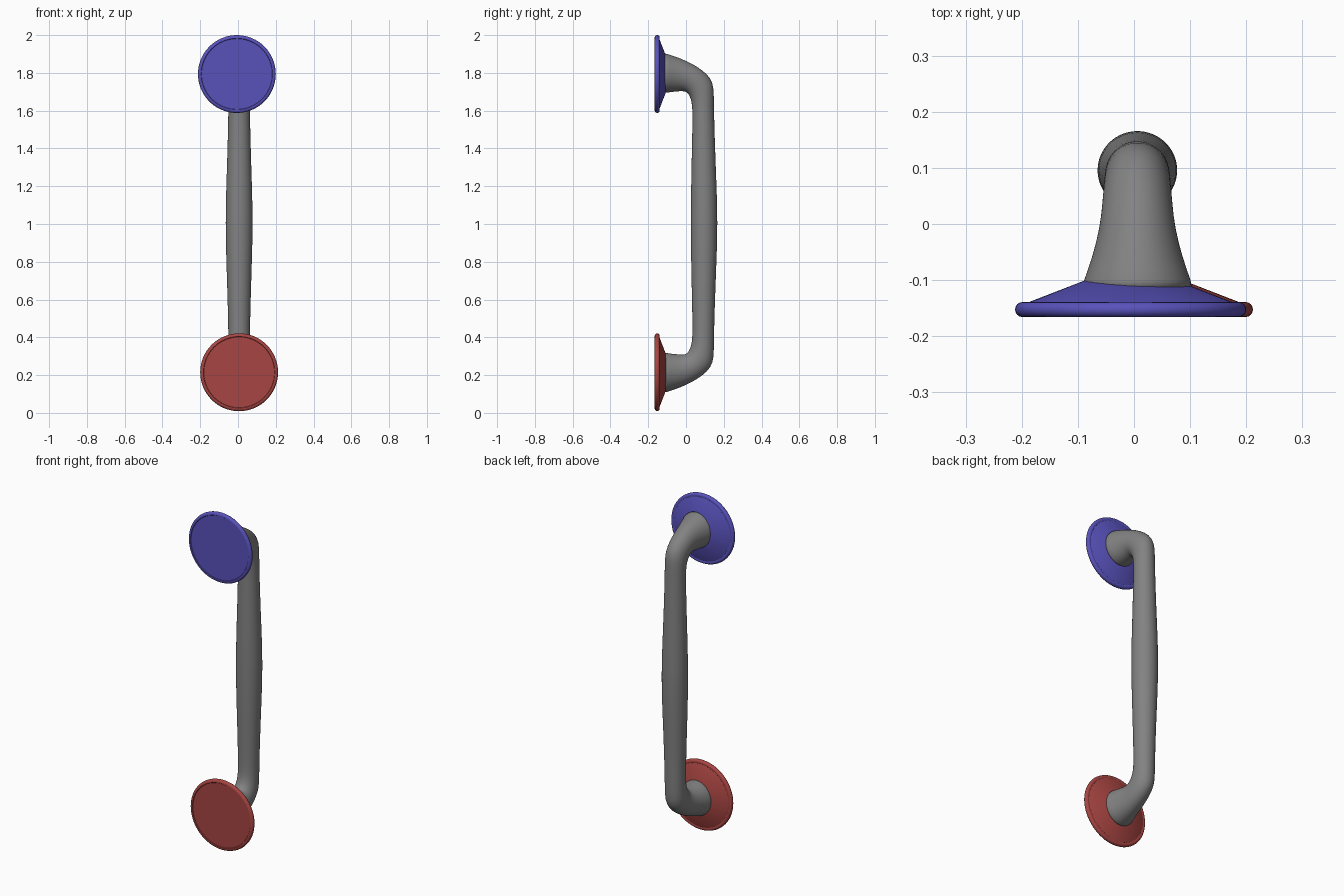
import bpy, bmesh, math

if "Cube" in bpy.data.objects:
    bpy.data.objects.remove(bpy.data.objects["Cube"])


def material(name, col):
    m = bpy.data.materials.new(name)
    m.diffuse_color = (*col, 1)
    m.use_nodes = True
    m.node_tree.nodes["Principled BSDF"].inputs["Base Color"].default_value = m.diffuse_color
    return m


GREY = material("grey metal", (0.225, 0.225, 0.225))
BLUE = material("blue", (0.100, 0.085, 0.50))
RED = material("red", (0.39, 0.060, 0.054))
MID_Z = 1.006


def loft(name, rings, mat, angle):
    """Skin a list of closed rings of equal size and cap both ends."""
    bm = bmesh.new()
    vs = [[bm.verts.new(p) for p in r] for r in rings]
    n = len(vs[0])
    for a, b in zip(vs, vs[1:]):
        for i in range(n):
            j = (i + 1) % n
            bm.faces.new((a[i], a[j], b[j], b[i]))
    bm.faces.new(vs[0])
    bm.faces.new(vs[-1])
    bmesh.ops.recalc_face_normals(bm, faces=bm.faces)
    me = bpy.data.meshes.new(name)
    bm.to_mesh(me)
    bm.free()
    me.materials.append(mat)
    ob = bpy.data.objects.new(name, me)
    bpy.context.collection.objects.link(ob)
    bpy.ops.object.select_all(action='DESELECT')
    ob.select_set(True)
    bpy.context.view_layer.objects.active = ob
    bpy.ops.object.shade_smooth_by_angle(angle=math.radians(angle))
    return ob


# Handle: upper half as (outer y, z), (inner y, z), half width in x
half = [
    ((-0.122, 1.910), (-0.122, 1.689), 0.104),
    ((-0.105, 1.902), (-0.105, 1.695), 0.097),
    ((-0.060, 1.889), (-0.055, 1.701), 0.080),
    ((0.005, 1.863), (-0.015, 1.704), 0.067),
    ((0.062, 1.832), (0.005, 1.699), 0.063),
    ((0.115, 1.792), (0.021, 1.676), 0.060),
    ((0.143, 1.748), (0.031, 1.640), 0.058),
    ((0.148, 1.690), (0.034, 1.595), 0.057),
    ((0.149, 1.560), (0.034, 1.530), 0.058),
    ((0.156, 1.350), (0.030, 1.350), 0.063),
    ((0.164, 1.150), (0.026, 1.150), 0.070),
]
middle = [((0.167, MID_Z), (0.025, MID_Z), 0.072)]
lower = [((o[0], 2 * MID_Z - o[1]), (i[0], 2 * MID_Z - i[1]), w)
         for o, i, w in reversed(half)]
rings = []
SIDES = 32
for o, i, w in half + middle + lower:
    cy, cz = (o[0] + i[0]) / 2, (o[1] + i[1]) / 2
    hy, hz = (o[0] - i[0]) / 2, (o[1] - i[1]) / 2
    ring = []
    for k in range(SIDES):
        t = 2 * math.pi * k / SIDES
        c, s = math.cos(t), math.sin(t)
        ring.append((0.006 + w * s, cy + hy * c, cz + hz * c))
    rings.append(ring)
handle = loft("handle", rings, GREY, 60)
sub = handle.modifiers.new("smooth", 'SUBSURF')
sub.levels = sub.render_levels = 1

# Flange profile (radius, y): flat face, rounded rim, sloping back
profile = [(0.187, -0.163), (0.189, -0.1655)]
for k in range(9):
    t = math.radians(-90 + 22.5 * k)
    profile.append((0.193 + 0.013 * math.cos(t), -0.1525 + 0.0133 * math.sin(t)))
profile += [(0.186, -0.141), (0.075, -0.098)]


def flange(name, cx, cz, mat):
    n = 64
    loft(name, [[(cx + r * math.cos(2 * math.pi * k / n), y,
                  cz + r * math.sin(2 * math.pi * k / n)) for k in range(n)]
                for r, y in profile], mat, 30)


flange("upper_flange", -0.006, 1.794, BLUE)
flange("lower_flange", 0.006, 0.215, RED)
